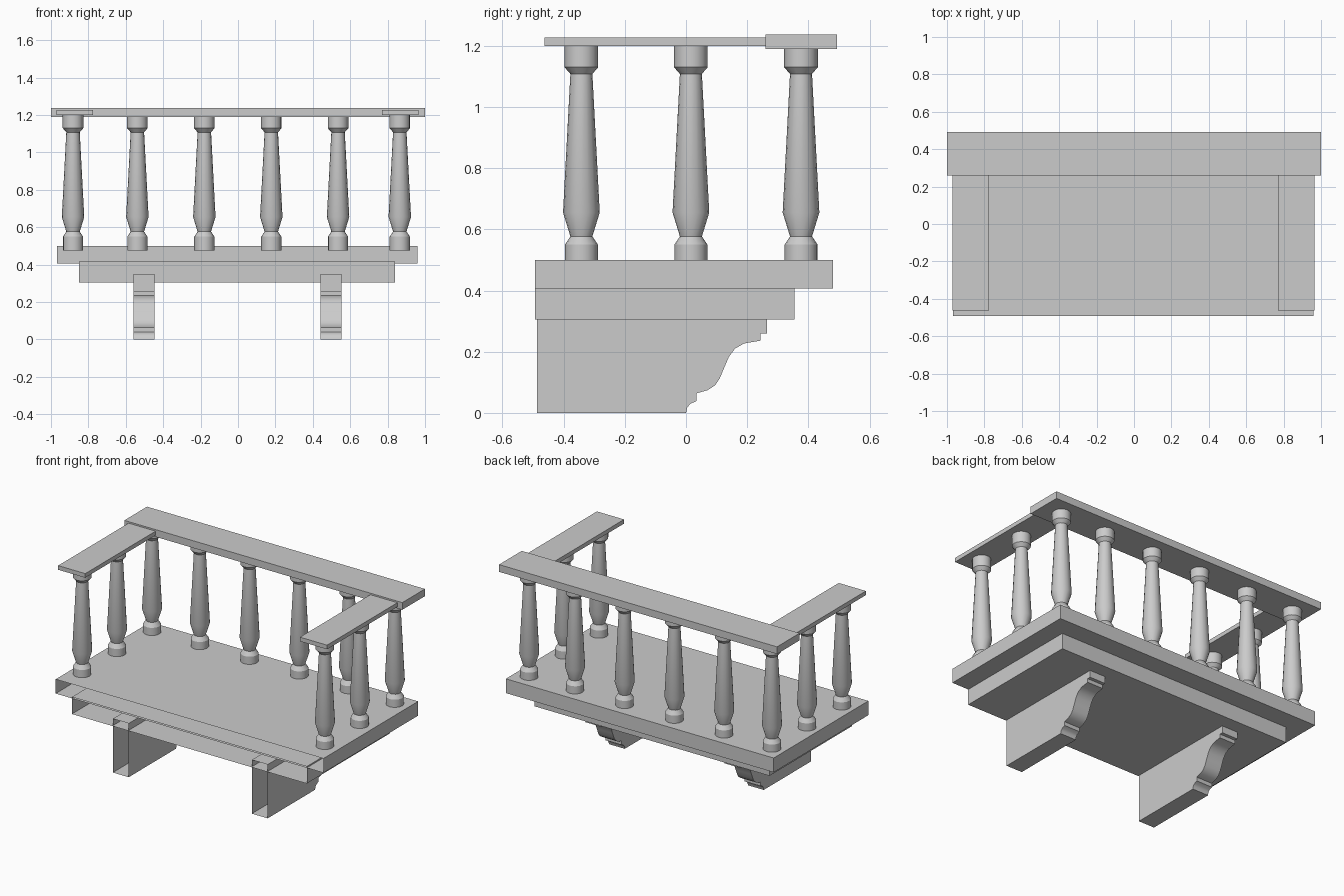
import bpy, bmesh, math

if "Cube" in bpy.data.objects:
    bpy.data.objects.remove(bpy.data.objects["Cube"])


def finish(bm, name, smooth=False):
    bmesh.ops.recalc_face_normals(bm, faces=bm.faces[:])
    mesh = bpy.data.meshes.new(name)
    bm.to_mesh(mesh)
    bm.free()
    ob = bpy.data.objects.new(name, mesh)
    bpy.context.collection.objects.link(ob)
    if smooth:
        bpy.ops.object.select_all(action='DESELECT')
        ob.select_set(True)
        bpy.context.view_layer.objects.active = ob
        bpy.ops.object.shade_smooth_by_angle(angle=math.radians(30))
    return ob


def prism(name, outline, x0, x1, open_wall=False, smooth=False):
    """Extrude a (y, z) outline along x; optionally leave the wall side open."""
    bm = bmesh.new()
    face = bm.faces.new([bm.verts.new((x0, y, z)) for y, z in outline])
    ext = bmesh.ops.extrude_face_region(bm, geom=[face], use_keep_orig=True)
    moved = [v for v in ext['geom'] if isinstance(v, bmesh.types.BMVert)]
    bmesh.ops.translate(bm, verts=moved, vec=(x1 - x0, 0, 0))
    bmesh.ops.recalc_face_normals(bm, faces=bm.faces[:])
    if open_wall:
        back = min(y for y, z in outline)
        wall = [f for f in bm.faces if all(abs(v.co.y - back) < 1e-5 for v in f.verts)]
        bmesh.ops.delete(bm, geom=wall, context='FACES_ONLY')
    return finish(bm, name, smooth)


def box(name, x, y, z, open_wall=False):
    outline = [(y[0], z[0]), (y[1], z[0]), (y[1], z[1]), (y[0], z[1])]
    return prism(name, outline, x[0], x[1], open_wall)


def baluster(name, x, y, sides=16):
    profile = [(0.054, 0.475), (0.054, 0.55), (0.036, 0.577), (0.060, 0.655),
               (0.036, 1.108), (0.055, 1.13), (0.055, 1.2)]
    bm = bmesh.new()
    rings = []
    for r, z in profile:
        rings.append([bm.verts.new((x + r * math.cos(2 * math.pi * i / sides),
                                    y + r * math.sin(2 * math.pi * i / sides), z))
                      for i in range(sides)])
    for a, b in zip(rings, rings[1:]):
        for i in range(sides):
            j = (i + 1) % sides
            bm.faces.new((a[i], a[j], b[j], b[i]))
    bm.faces.new(rings[0])
    bm.faces.new(rings[-1])
    return finish(bm, name, True)


# Floor slabs, open on the side that meets the wall
box("floor_slab", (-0.967, 0.96), (-0.493, 0.48), (0.407, 0.5), True)
box("lower_slab", (-0.85, 0.84), (-0.493, 0.355), (0.305, 0.416), True)

# Moulded brackets, also open at the wall
bracket = [(-0.487, 0), (0, 0), (0.004, 0.018), (0.015, 0.03), (0.035, 0.039),
           (0.035, 0.064), (0.07, 0.074), (0.095, 0.09), (0.11, 0.112),
           (0.125, 0.148), (0.14, 0.183), (0.16, 0.21), (0.19, 0.227),
           (0.243, 0.236), (0.243, 0.26), (0.265, 0.26), (0.265, 0.35), (-0.487, 0.35)]
for side, x in (("left", -0.5025), ("right", 0.4975)):
    prism("bracket_" + side, bracket, x - 0.057, x + 0.057, True, True)

# Hand rails
box("long_rail", (-1, 1), (0.26, 0.493), (1.19, 1.237))
box("side_rail_left", (-0.97, -0.775), (-0.463, 0.262), (1.2, 1.227))
box("side_rail_right", (0.77, 0.965), (-0.463, 0.262), (1.2, 1.227))

# Balusters: one row under the long rail, two more along each side
for i, x in enumerate((-0.882, -0.538, -0.18, 0.178, 0.535, 0.865)):
    baluster(f"long_baluster_{i + 1}", x, 0.376)
for side, x in (("left", -0.882), ("right", 0.865)):
    for i, y in enumerate((-0.342, 0.016)):
        baluster(f"side_baluster_{side}_{i + 1}", x, y)
